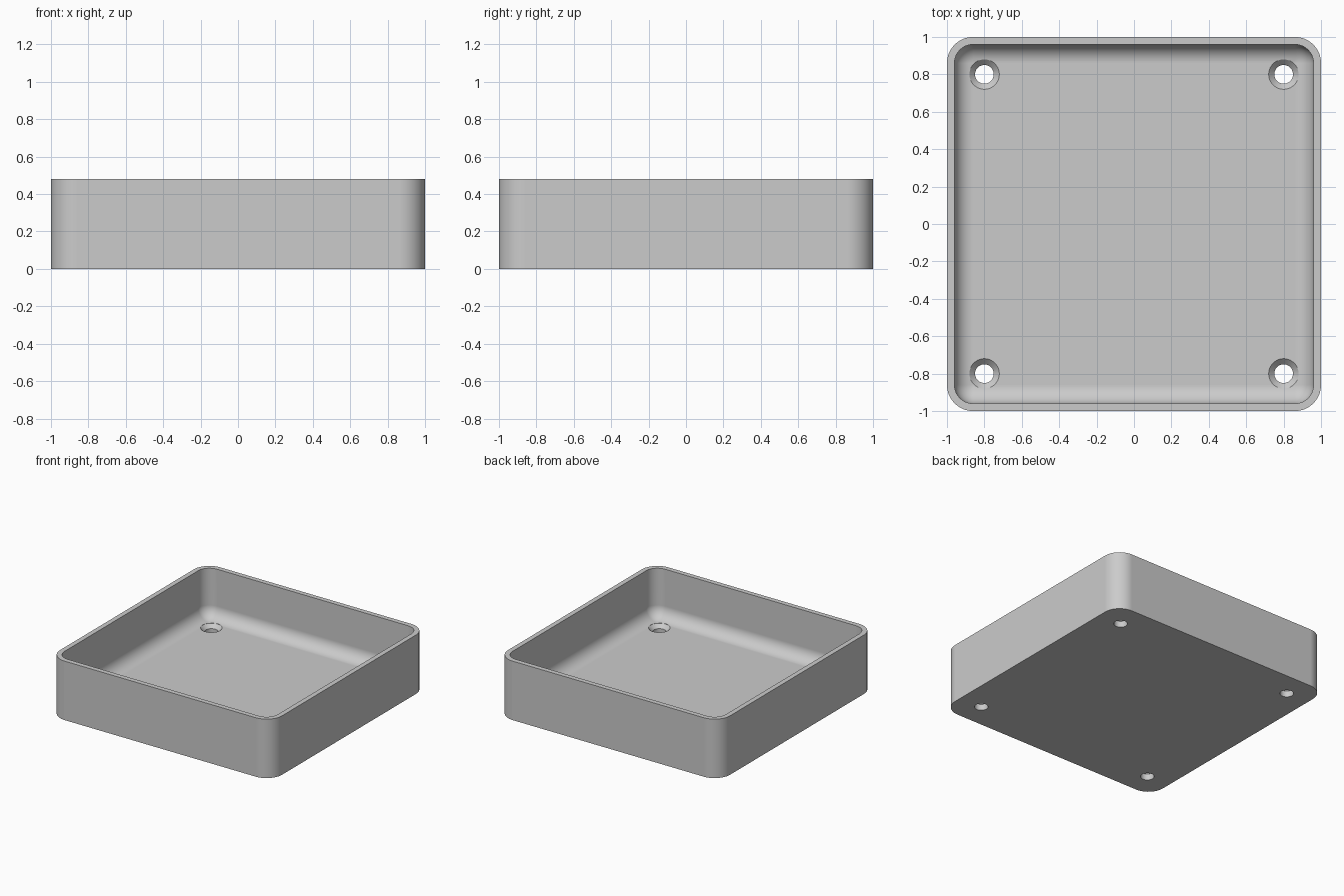
import bpy, bmesh, math
from mathutils import Vector

cube = bpy.data.objects.get("Cube")
if cube:
    bpy.data.objects.remove(cube)

HEIGHT, FLOOR, WALL = 0.48, 0.08, 0.04
CORNER, FILLET, SEGS = 0.14, 0.10, 12
HOLE, SINK, HOLE_POS = 0.05, 0.08, 0.8

grey = bpy.data.materials.new("grey plastic")
grey.use_nodes = True
colour = (0.6, 0.6, 0.6, 1)
grey.diffuse_color = colour
grey.node_tree.nodes["Principled BSDF"].inputs["Base Color"].default_value = colour


def rounded_square(bm, half, radius, z):
    """Ring of vertices around a square with rounded corners."""
    ring = []
    for q in range(4):
        mid = math.pi / 4 + q * math.pi / 2
        centre = Vector((math.cos(mid), math.sin(mid))) * math.sqrt(2) * (half - radius)
        for i in range(SEGS + 1):
            a = (q + i / SEGS) * math.pi / 2
            ring.append(bm.verts.new((centre.x + radius * math.cos(a),
                                      centre.y + radius * math.sin(a), z)))
    return ring


def circle(bm, centre, radius, z):
    step = math.tau / 48
    return [bm.verts.new((centre[0] + radius * math.cos(i * step),
                          centre[1] + radius * math.sin(i * step), z)) for i in range(48)]


def loft(bm, rings):
    """Skin a list of rings and cap both ends."""
    for a, b in zip(rings, rings[1:]):
        for i in range(len(a)):
            j = (i + 1) % len(a)
            bm.faces.new((a[i], a[j], b[j], b[i]))
    bm.faces.new(rings[0][::-1])
    bm.faces.new(rings[-1])


def make_object(name, bm):
    bmesh.ops.remove_doubles(bm, verts=bm.verts, dist=1e-5)
    bmesh.ops.recalc_face_normals(bm, faces=bm.faces)
    mesh = bpy.data.meshes.new(name)
    bm.to_mesh(mesh)
    bm.free()
    mesh.materials.append(grey)
    obj = bpy.data.objects.new(name, mesh)
    bpy.context.collection.objects.link(obj)
    return obj


# Tray: outer wall, flat rim, inner wall, rounded transition to the floor
bm = bmesh.new()
inner = 1 - WALL
rings = [rounded_square(bm, 1, CORNER, 0),
         rounded_square(bm, 1, CORNER, HEIGHT),
         rounded_square(bm, inner, CORNER - WALL, HEIGHT)]
for k in range(SEGS + 1):
    a = k / SEGS * math.pi / 2
    inset = FILLET * (1 - math.cos(a))
    rings.append(rounded_square(bm, inner - inset, max(CORNER - WALL - inset, 0),
                                FLOOR + FILLET * (1 - math.sin(a))))
loft(bm, rings)
tray = make_object("tray", bm)

# Countersunk screw holes in the four corners
bm = bmesh.new()
sink_depth = SINK - HOLE
for sx in (-1, 1):
    for sy in (-1, 1):
        c = (sx * HOLE_POS, sy * HOLE_POS)
        loft(bm, [circle(bm, c, HOLE, -0.1),
                  circle(bm, c, HOLE, FLOOR - sink_depth),
                  circle(bm, c, SINK, FLOOR),
                  circle(bm, c, SINK, FLOOR + 0.05)])
cutter = make_object("hole_cutter", bm)
cutter.hide_render = True

bpy.ops.object.select_all(action="DESELECT")
tray.select_set(True)
bpy.context.view_layer.objects.active = tray
cut = tray.modifiers.new("screw holes", "BOOLEAN")
cut.operation, cut.solver, cut.object = "DIFFERENCE", "EXACT", cutter
bpy.ops.object.modifier_apply(modifier=cut.name)
bpy.data.objects.remove(cutter)

# Smooth curves, crisp edges, flat panels
bpy.ops.object.shade_smooth_by_angle(angle=math.radians(30))
weighted = tray.modifiers.new("weighted normals", "WEIGHTED_NORMAL")
weighted.keep_sharp = True
